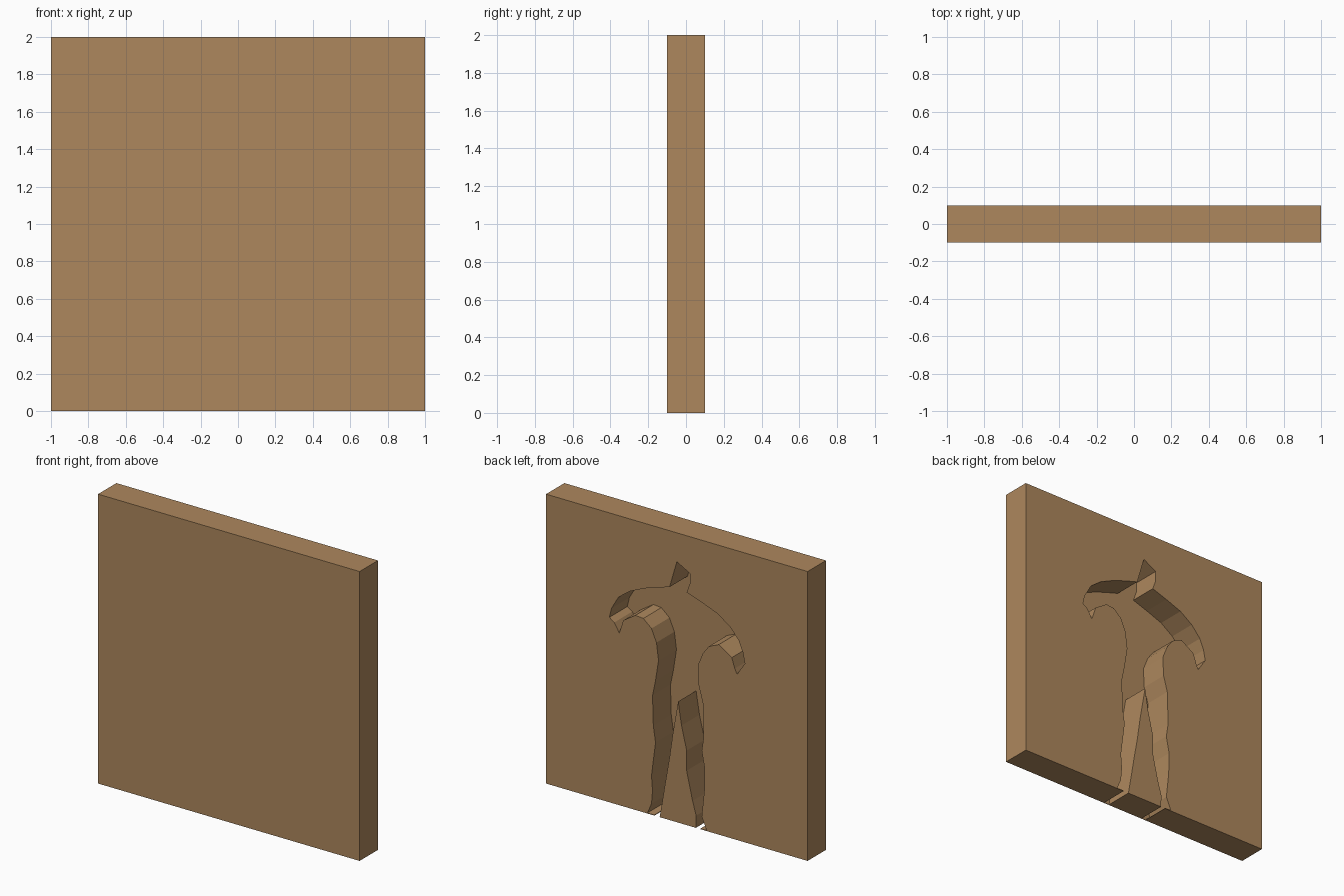
import bpy, bmesh

HALF_T = 0.10      # half thickness of the panel
SKIN = 0.004       # thin sheet left at the front of the recess

wood = bpy.data.materials.new("tan_brown")
wood.diffuse_color = (0.42, 0.245, 0.11, 1)

# Outline of the standing figure (x, z), split by body part
HEAD = [(0.0, 1.80), (-0.10, 1.746), (-0.10, 1.677), (-0.075, 1.608)]
ARM_A = [(-0.19, 1.57), (-0.31, 1.525), (-0.405, 1.46), (-0.474, 1.382),
         (-0.505, 1.307), (-0.52, 1.235), (-0.46, 1.145), (-0.443, 1.181),
         (-0.42, 1.25), (-0.32, 1.313), (-0.244, 1.28)]
LEG_A = [(-0.198, 1.219), (-0.16, 1.125), (-0.167, 0.99), (-0.198, 0.88),
         (-0.205, 0.64), (-0.19, 0.545), (-0.213, 0.427), (-0.21, 0.275),
         (-0.19, 0.09), (-0.228, 0.004), (-0.18, 0.004), (-0.175, -0.02),
         (-0.145, -0.02), (-0.148, 0.085), (-0.12, 0.18), (-0.075, 0.376),
         (-0.075, 0.515), (-0.036, 0.678)]
CROTCH = [(-0.01, 0.837)]
LEG_B = [(0.033, 0.59), (0.056, 0.432), (0.086, 0.264), (0.11, 0.12),
         (0.135, -0.02), (0.168, -0.02), (0.172, 0.004), (0.225, 0.004),
         (0.194, 0.076), (0.186, 0.168), (0.194, 0.27), (0.163, 0.507),
         (0.18, 0.62), (0.186, 0.826), (0.163, 0.936), (0.14, 1.08),
         (0.156, 1.20), (0.194, 1.287)]
ARM_B = [(0.256, 1.34), (0.317, 1.345), (0.409, 1.286), (0.44, 1.19),
         (0.478, 1.253), (0.516, 1.278), (0.50, 1.344), (0.447, 1.435),
         (0.363, 1.498), (0.248, 1.55), (0.148, 1.583), (0.056, 1.61)]


def prism(name, outline, y0, y1):
    """Extrude an x-z outline from y0 to y1."""
    bm = bmesh.new()
    face = bm.faces.new([bm.verts.new((x, y0, z)) for x, z in outline])
    ext = bmesh.ops.extrude_face_region(bm, geom=[face])
    verts = [v for v in ext["geom"] if isinstance(v, bmesh.types.BMVert)]
    bmesh.ops.translate(bm, verts=verts, vec=(0, y1 - y0, 0))
    bmesh.ops.recalc_face_normals(bm, faces=bm.faces)
    me = bpy.data.meshes.new(name)
    bm.to_mesh(me)
    bm.free()
    me.materials.append(wood)
    ob = bpy.data.objects.new(name, me)
    bpy.context.collection.objects.link(ob)
    return ob


# Square panel and the figure-shaped cutter
panel = prism("panel", [(-1, 0), (1, 0), (1, 2), (-1, 2)], -HALF_T, HALF_T)
cutter = prism("figure_cutter", HEAD + ARM_A + LEG_A + CROTCH + LEG_B + ARM_B,
               -HALF_T + SKIN, HALF_T + 0.1)
cutter.hide_render = True

# Carve the recess into the back, then drop the cutter
cut = panel.modifiers.new("figure_recess", 'BOOLEAN')
cut.operation = 'DIFFERENCE'
cut.solver = 'EXACT'
cut.object = cutter
bpy.context.view_layer.objects.active = panel
bpy.ops.object.modifier_apply(modifier=cut.name)
bpy.data.objects.remove(cutter)
